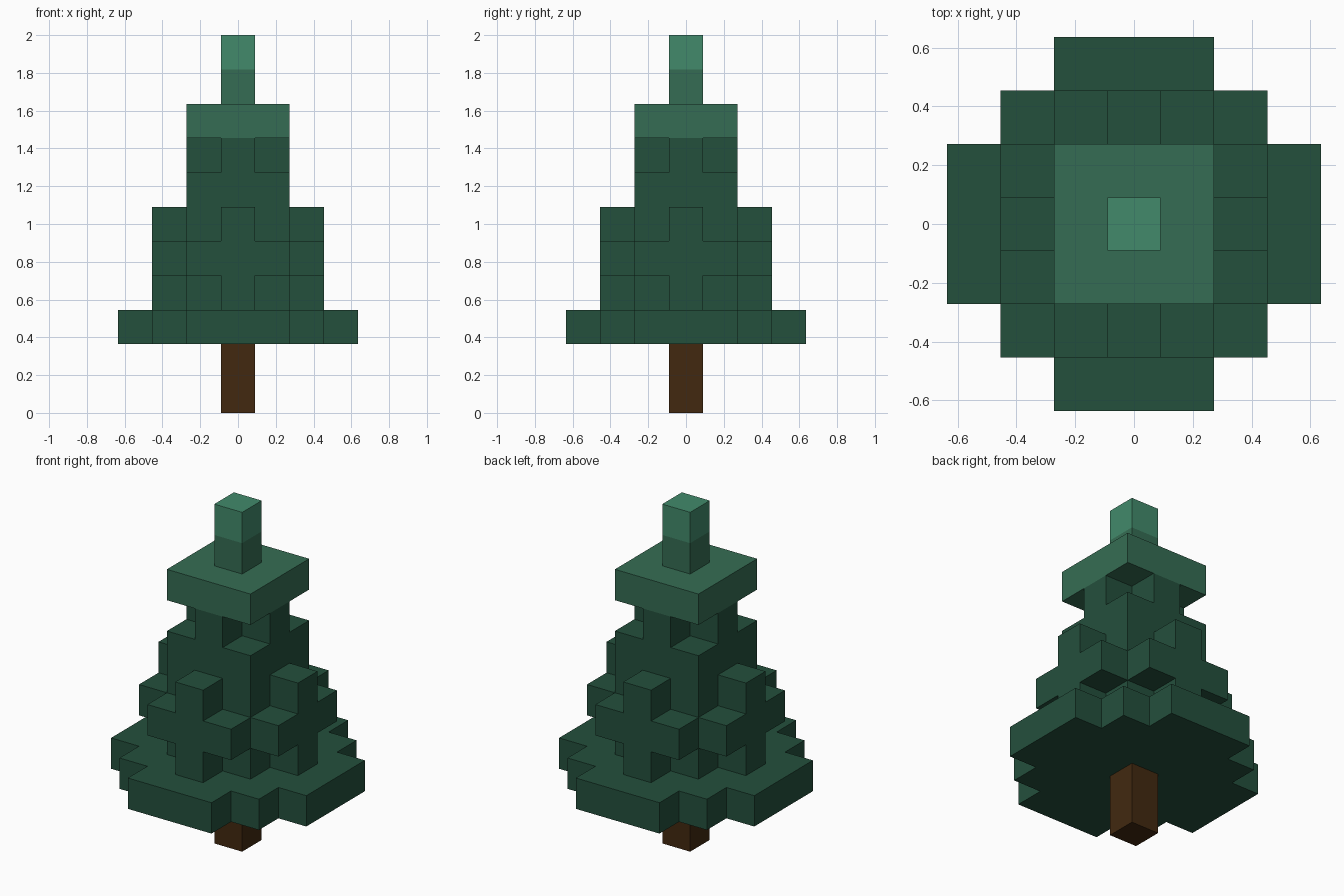
import bpy
import bmesh
from mathutils import Vector

U = 2 / 11  # edge length of one block

cube = bpy.data.objects.get("Cube")
if cube:
    bpy.data.objects.remove(cube, do_unlink=True)


def material(name, rgb):
    mat = bpy.data.materials.new(name)
    mat.use_nodes = True
    mat.diffuse_color = (*rgb, 1)
    bsdf = mat.node_tree.nodes["Principled BSDF"]
    bsdf.inputs["Base Color"].default_value = (*rgb, 1)
    bsdf.inputs["Roughness"].default_value = 0.9
    return mat


bark = material("bark brown", (0.054, 0.022, 0.005))
dark = material("dark green", (0.0176, 0.080, 0.046))
mid = material("medium green", (0.036, 0.152, 0.087))
light = material("light green", (0.054, 0.255, 0.147))


def slab(rx, ry, z0, z1):
    """Blocks within rx, ry of the centre, on levels z0 up to z1."""
    return {(x, y, z) for x in range(-rx, rx + 1)
            for y in range(-ry, ry + 1) for z in range(z0, z1)}


def branch(dx, dy):
    """Upright cross of blocks standing off one side of the core."""
    column = {(2 * dx, 2 * dy, z) for z in range(3, 6)}
    bar = {(2 * dx + s * dy, 2 * dy + s * dx, 4) for s in (-1, 1)}
    return column | bar


# Each part: name, blocks, material
parts = [
    ("trunk", slab(0, 0, 0, 2), bark),
    ("bottom_skirt", slab(2, 2, 2, 3) | slab(3, 1, 2, 3) | slab(1, 3, 2, 3), dark),
    ("foliage_core", slab(1, 1, 3, 7), dark),
    ("front_branch", branch(0, -1), dark),
    ("back_branch", branch(0, 1), dark),
    ("left_branch", branch(1, 0), dark),
    ("right_branch", branch(-1, 0), dark),
    ("neck", slab(1, 0, 7, 8) | slab(0, 1, 7, 8), dark),
    ("upper_tier", slab(1, 1, 8, 9), mid),
    ("spire", slab(0, 0, 9, 10), mid),
    ("tip", slab(0, 0, 10, 11), light),
]
filled = set().union(*(cells for _, cells, _ in parts))


def build(name, cells, mat):
    """Make a part from the block faces that have no neighbouring block."""
    bm = bmesh.new()
    for cell in sorted(cells):
        centre = Vector(cell) + Vector((0, 0, 0.5))
        for axis in range(3):
            for sign in (-1, 1):
                n = Vector((0, 0, 0))
                n[axis] = sign
                if tuple(int(a + b) for a, b in zip(cell, n)) in filled:
                    continue
                a = Vector((0, 0, 0))
                a[(axis + 1) % 3] = 0.5
                b = n.cross(a)
                mid_face = centre + n / 2
                corners = (-a - b, a - b, a + b, b - a)
                bm.faces.new([bm.verts.new((mid_face + c) * U) for c in corners])
    bmesh.ops.remove_doubles(bm, verts=bm.verts, dist=U / 100)
    mesh = bpy.data.meshes.new(name)
    bm.to_mesh(mesh)
    bm.free()
    mesh.materials.append(mat)
    bpy.context.collection.objects.link(bpy.data.objects.new(name, mesh))


for part in parts:
    build(*part)
